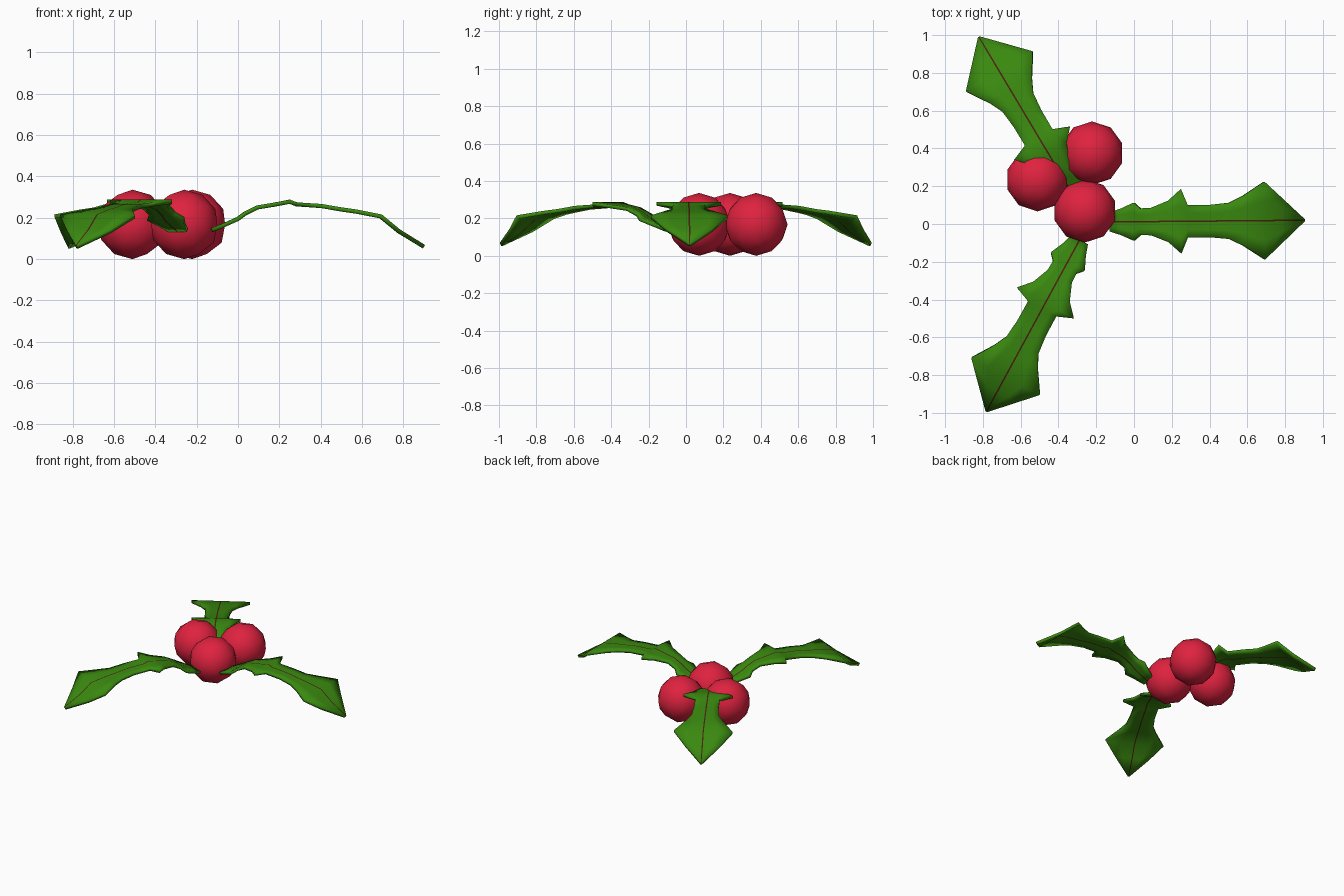
import bpy, bmesh, math
from mathutils import Matrix, Vector

cube = bpy.data.objects.get("Cube")
if cube:
    bpy.data.objects.remove(cube, do_unlink=True)


def material(name, rgb):
    m = bpy.data.materials.new(name)
    m.use_nodes = True
    m.diffuse_color = (*rgb, 1)
    bsdf = next(n for n in m.node_tree.nodes if n.type == 'BSDF_PRINCIPLED')
    bsdf.inputs["Base Color"].default_value = (*rgb, 1)
    return m


leaf_green = material("leaf green", (0.042, 0.25, 0.005))
vein_brown = material("vein brown", (0.07, 0.015, 0.004))
berry_red = material("berry red", (0.74, 0.016, 0.05))


def add_object(name, bm, mats):
    for f in bm.faces:
        f.smooth = True
    mesh = bpy.data.meshes.new(name)
    bm.to_mesh(mesh)
    bm.free()
    for m in mats:
        mesh.materials.append(m)
    obj = bpy.data.objects.new(name, mesh)
    bpy.context.collection.objects.link(obj)
    return obj


# Leaf outline: distance along the leaf, half width, height
STATIONS = [
    (0.11, 0.05, 0.14), (0.17, 0.07, 0.165), (0.237, 0.1, 0.195),
    (0.27, 0.07, 0.22), (0.33, 0.073, 0.25), (0.42, 0.11, 0.265),
    (0.487, 0.172, 0.278), (0.52, 0.085, 0.265), (0.64, 0.086, 0.257),
    (0.74, 0.096, 0.24), (0.81, 0.13, 0.23), (0.927, 0.205, 0.207),
    (1.015, 0.12, 0.135), (1.137, 0.005, 0.06),
]
VEIN = 0.004
HUB = Vector((-0.237, 0.01, 0))


def leaf(name, degrees):
    # Grid of five strips across, with the vein as the middle one
    bm = bmesh.new()
    rows = []
    for x, w, z in STATIONS:
        v = min(VEIN, w * 0.5)
        rows.append([bm.verts.new((x, y, z)) for y in (-w, -w * 0.5 - v * 0.5, -v, v, w * 0.5 + v * 0.5, w)])
    for a, b in zip(rows, rows[1:]):
        for i in range(5):
            f = bm.faces.new((a[i], b[i], b[i + 1], a[i + 1]))
            f.material_index = 1 if i == 2 else 0
    bm.transform(Matrix.Translation(HUB) @ Matrix.Rotation(math.radians(degrees), 4, 'Z'))
    obj = add_object(name, bm, (leaf_green, vein_brown))
    solid = obj.modifiers.new("thickness", 'SOLIDIFY')
    solid.thickness = 0.02
    solid.offset = 0


leaf("left_leaf", 0.5)
leaf("back_leaf", 120.8)
leaf("front_leaf", 241.5)

# Berries resting on the ground
for name, x, y in (("front_berry", -0.26, 0.07),
                   ("back_berry", -0.222, 0.375),
                   ("right_berry", -0.511, 0.235)):
    bm = bmesh.new()
    bmesh.ops.create_icosphere(bm, subdivisions=2, radius=0.168,
                               matrix=Matrix.Translation((x, y, 0.168)))
    add_object(name, bm, (berry_red,))
